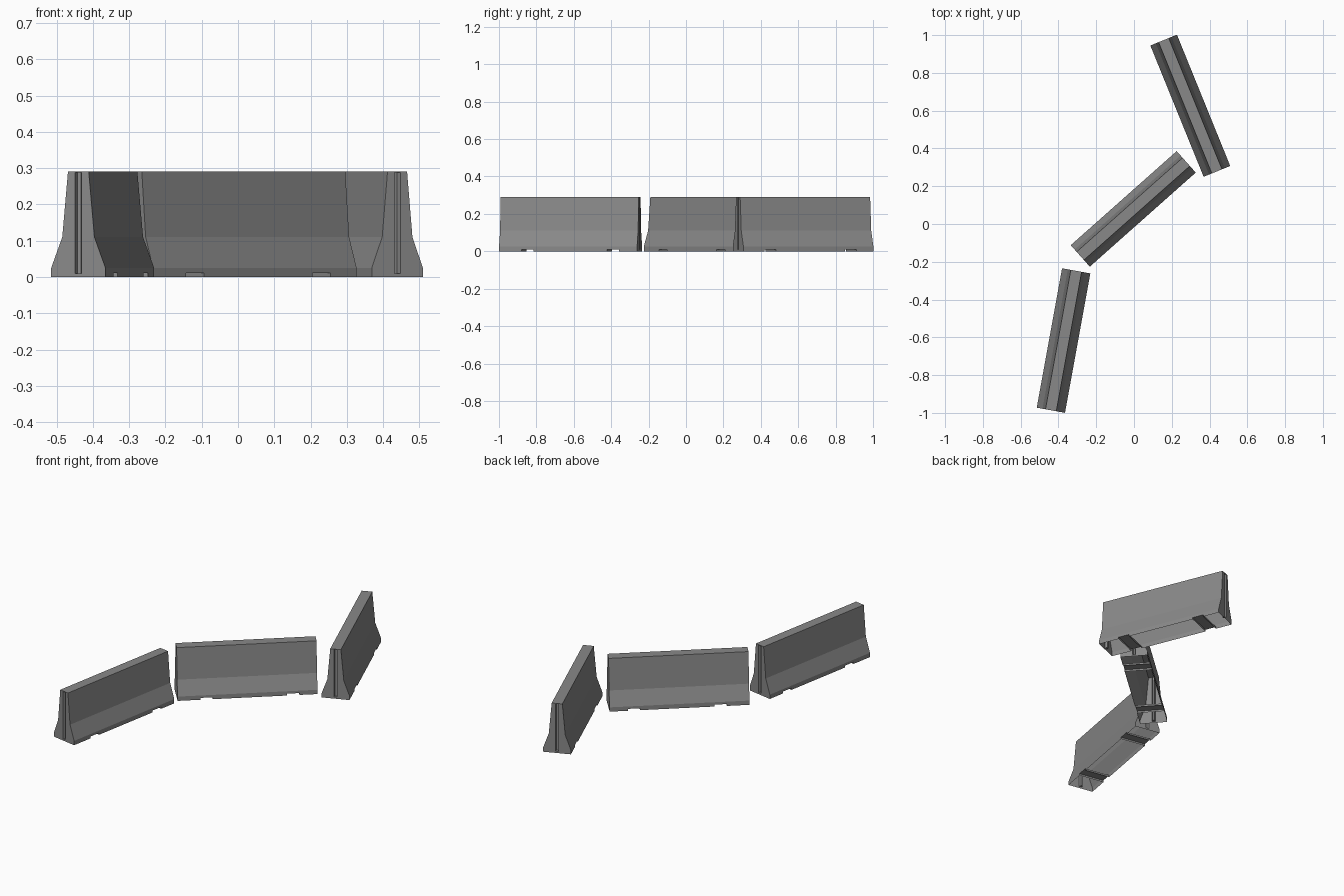
import bpy, bmesh, math

if "Cube" in bpy.data.objects:
    bpy.data.objects.remove(bpy.data.objects["Cube"])

concrete = bpy.data.materials.new("concrete_grey")
concrete.diffuse_color = (0.25, 0.25, 0.25, 1)
concrete.use_nodes = True
concrete.node_tree.nodes["Principled BSDF"].inputs["Base Color"].default_value = concrete.diffuse_color

L, H = 0.375, 0.291                      # half length, height
PROFILE = [(0.076, 0.025), (0.045, 0.11), (0.029, H)]   # half width at each height
W, LIP, NOTCH = 0.076, 0.025, 0.011      # base half width, lip and fork-notch heights
NOTCHES = [(-0.253, -0.187), (0.212, 0.278)]
SLOT_W, SLOT_IN, SLOT_D = 0.009, 0.005, 0.014
SLOT_Z0, SLOT_Z1 = 0.01, H - 0.003


def barrier(name, x, y, angle):
    bm = bmesh.new()

    def face(*pts):
        bm.faces.new([bm.verts.new(p) for p in pts])

    def side_quad(s, x0, x1, a, b):
        pts = [(x0, -s * a[0], a[1]), (x1, -s * a[0], a[1]),
               (x1, -s * b[0], b[1]), (x0, -s * b[0], b[1])]
        face(*(pts if s > 0 else pts[::-1]))

    # sloped long sides and the lip, cut by two fork notches
    for s in (1, -1):
        for a, b in zip(PROFILE, PROFILE[1:]):
            side_quad(s, -L, L, a, b)
        side_quad(s, -L, L, (W, NOTCH), (W, LIP))
        stops = [-L] + [v for n in NOTCHES for v in n] + [L]
        for i in range(0, len(stops), 2):
            side_quad(s, stops[i], stops[i + 1], (W, 0), (W, NOTCH))

    # top
    t = PROFILE[-1][0]
    face((-L, -t, H), (L, -t, H), (L, t, H), (-L, t, H))

    # notch roofs and walls (the underside is otherwise open)
    for a, b in NOTCHES:
        face((a, W, NOTCH), (b, W, NOTCH), (b, -W, NOTCH), (a, -W, NOTCH))
        face((a, -W, 0), (a, W, 0), (a, W, NOTCH), (a, -W, NOTCH))
        face((b, W, 0), (b, -W, 0), (b, -W, NOTCH), (b, W, NOTCH))

    # ends with a tapered vertical slot
    for e in (1, -1):
        def end(*pts):
            p = [(e * px, e * py, pz) for px, py, pz in pts]
            face(*p)
        for s in (1, -1):
            half = [(SLOT_W, 0), (W, 0)] + PROFILE + [(SLOT_W, H)]
            pts = [(L, s * w, z) for w, z in half]
            end(*(pts if s > 0 else pts[::-1]))
            wall = [(L, s * SLOT_W, SLOT_Z0), (L, s * SLOT_W, SLOT_Z1),
                    (L - SLOT_D, s * SLOT_IN, SLOT_Z1), (L - SLOT_D, s * SLOT_IN, SLOT_Z0)]
            end(*(wall if s > 0 else wall[::-1]))
        for z0, z1 in ((0, SLOT_Z0), (SLOT_Z1, H)):
            end((L, -SLOT_W, z0), (L, SLOT_W, z0), (L, SLOT_W, z1), (L, -SLOT_W, z1))
        d = L - SLOT_D
        end((d, -SLOT_IN, SLOT_Z0), (d, SLOT_IN, SLOT_Z0),
            (d, SLOT_IN, SLOT_Z1), (d, -SLOT_IN, SLOT_Z1))
        end((L, -SLOT_W, SLOT_Z0), (L, SLOT_W, SLOT_Z0),
            (d, SLOT_IN, SLOT_Z0), (d, -SLOT_IN, SLOT_Z0))
        end((L, SLOT_W, SLOT_Z1), (L, -SLOT_W, SLOT_Z1),
            (d, -SLOT_IN, SLOT_Z1), (d, SLOT_IN, SLOT_Z1))

    bmesh.ops.remove_doubles(bm, verts=bm.verts, dist=1e-5)
    me = bpy.data.meshes.new(name)
    bm.to_mesh(me)
    bm.free()
    me.materials.append(concrete)
    ob = bpy.data.objects.new(name, me)
    ob.location = (x, y, 0)
    ob.rotation_euler.z = math.radians(angle)
    bpy.context.collection.objects.link(ob)


barrier("front_barrier", -0.373, -0.617, 79.7)
barrier("middle_barrier", -0.004, 0.08, 41.6)
barrier("back_barrier", 0.298, 0.626, 112.1)
